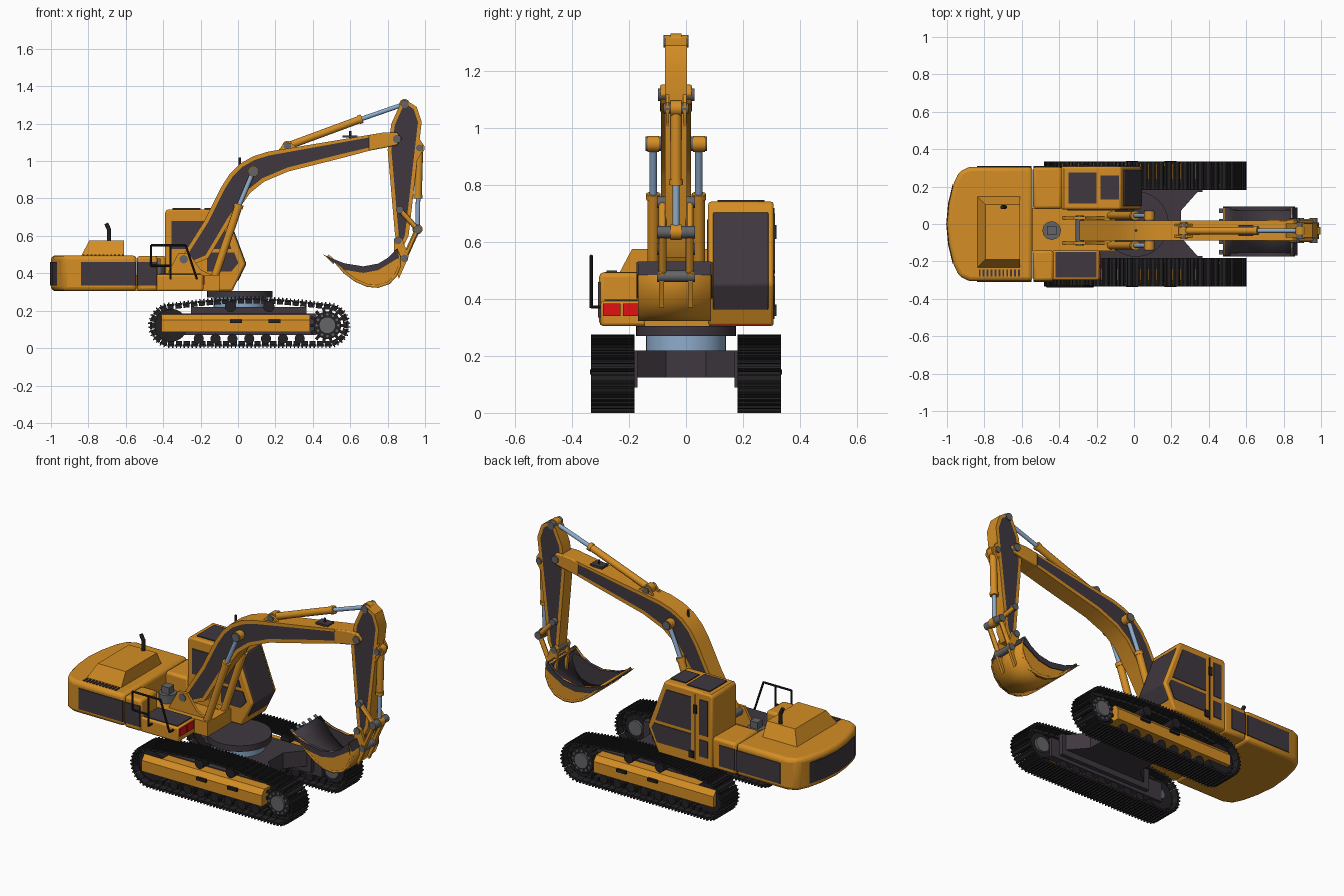
import bpy, bmesh, math
from mathutils import Vector, Matrix

if "Cube" in bpy.data.objects:
    bpy.data.objects.remove(bpy.data.objects["Cube"])


def material(name, *rgb):
    m = bpy.data.materials.new(name)
    m.use_nodes = True
    m.diffuse_color = (*rgb, 1)
    m.node_tree.nodes["Principled BSDF"].inputs["Base Color"].default_value = (*rgb, 1)
    return m


ORANGE = material("orange paint", .66, .27, .018)
DARK = material("dark panel", .05, .04, .05)
BLACK = material("black track", .017, .015, .017)
GREY = material("grey steel", .13, .13, .14)
BLUE = material("blue steel", .27, .41, .6)
RED = material("red lamp", .75, .006, .006)
made = []


class Part:
    """Collects simple solids into one mesh object."""

    def __init__(self, name, *mats):
        self.name, self.mats, self.bm = name, mats, bmesh.new()

    def block(self, mid, size, turn=0):
        m = Matrix.Translation(mid) @ Matrix.Rotation(turn, 4, 'Y') @ Matrix.Diagonal((*size, 1))
        bmesh.ops.create_cube(self.bm, size=1, matrix=m)
        return self

    def box(self, x, y, z):
        spans = (x, y, z)
        return self.block([sum(s) / 2 for s in spans], [abs(s[1] - s[0]) for s in spans])

    def rod(self, a, b, r, sides=20):
        a, b = Vector(a), Vector(b)
        m = Matrix.Translation((a + b) / 2) @ (b - a).to_track_quat('Z', 'Y').to_matrix().to_4x4()
        bmesh.ops.create_cone(self.bm, cap_ends=True, segments=sides, radius1=r, radius2=r,
                              depth=(b - a).length, matrix=m)
        return self

    def pin(self, x, z, r, y0, y1, sides=20):
        return self.rod((x, y0, z), (x, y1, z), r, sides)

    def prism(self, pts, lo, hi, axis='y', inset=0):
        put = (lambda p, h: (p[0], h, p[1])) if axis == 'y' else (lambda p, h: (*p, h))
        a, b = ([self.bm.verts.new(put(p, h)) for p in pts] for h in (lo, hi))
        caps = [self.bm.faces.new(a), self.bm.faces.new(b[::-1])]
        for i in range(len(pts)):
            self.bm.faces.new((a[i - 1], a[i], b[i], b[i - 1]))
        if inset:  # dark panel framed by a painted border
            bmesh.ops.recalc_face_normals(self.bm, faces=self.bm.faces)
            bmesh.ops.inset_individual(self.bm, faces=caps, thickness=inset)
            for f in caps:
                f.material_index = 1
        return self

    def done(self, bevel=0, segments=2):
        bmesh.ops.recalc_face_normals(self.bm, faces=self.bm.faces)
        me = bpy.data.meshes.new(self.name)
        self.bm.to_mesh(me)
        self.bm.free()
        for m in self.mats:
            me.materials.append(m)
        ob = bpy.data.objects.new(self.name, me)
        bpy.context.collection.objects.link(ob)
        made.append(ob)
        if bevel:
            mod = ob.modifiers.new("rounded edges", 'BEVEL')
            mod.width, mod.segments, mod.limit_method = bevel, segments, 'ANGLE'
            mod.angle_limit = math.radians(40)
        return ob


# Track path: flat bottom, two round ends, arched top
R, CZ, XL, XR = .108, .122, -.358, .478
path = []
for i in range(60):
    path.append((XL + (XR - XL) * i / 60, CZ - R))
for i in range(60):
    a = -math.pi / 2 + math.pi * i / 60
    path.append((XR + R * math.cos(a), CZ + R * math.sin(a)))
for i in range(60):
    path.append((XR + (XL - XR) * i / 60, CZ + R + .032 * math.sin(math.pi * i / 60)))
for i in range(60):
    a = math.pi / 2 + math.pi * i / 60
    path.append((XL + R * math.cos(a), CZ + R * math.sin(a)))
path = [Vector(p) for p in path]


def along_path(count):
    total = sum((p - path[i - 1]).length for i, p in enumerate(path))
    run, k = 0, 0
    for i, p in enumerate(path):
        q = path[(i + 1) % len(path)]
        step = (q - p).length
        while k < count and k * total / count <= run + step:
            d = (q - p).normalized()
            yield p + d * (k * total / count - run), d, total / count
            k += 1
        run += step


for s, side in ((-1, "right"), (1, "left")):
    shoes = Part(side + "_track", BLACK)
    for p, d, pitch in along_path(56):
        turn, out = -math.atan2(d.y, d.x), Vector((d.y, -d.x))
        at = lambda off, y, fwd=0: (p.x + out.x * off + d.x * fwd, y * s, p.y + out.y * off + d.y * fwd)
        shoes.block(at(0, .257), (pitch * .94, .153, .011), turn)
        for f in (-.3, .2):
            shoes.block(at(.009, .257, f * pitch), (.007, .153, .01), turn)
        shoes.block(at(-.014, .257), (pitch * .8, .06, .018), turn)
    shoes.done()
    # Wheels and rollers
    wheels = Part(side + "_wheels", BLACK)
    wheels.pin(XL, CZ, .088, s * .21, s * .3, 32).pin(XR, CZ, .074, s * .215, s * .3, 32)
    for i in range(14):
        a = math.tau * i / 14
        wheels.block((XR + .082 * math.cos(a), s * .257, CZ + .082 * math.sin(a)), (.03, .06, .016), -a)
    for i in range(7):
        x = -.21 + .09 * i
        wheels.pin(x, .05, .027, s * .2, s * .31)
    for x in (-.04, .165):
        wheels.pin(x, .222, .03, s * .21, s * .31)
    wheels.done()
    hubs = Part(side + "_wheel_hubs", GREY)
    hubs.pin(XR, CZ, .045, s * .2, s * .312).pin(XL, CZ, .03, s * .2, s * .31)
    for i in range(12):
        a = math.tau * i / 12
        hubs.pin(XR + .058 * math.cos(a), CZ + .058 * math.sin(a), .007, s * .29, s * .305, 8)
    hubs.done()
    # Track frame, painted outside and dark inside
    Part(side + "_track_frame", ORANGE).prism(
        [(s * .24, .085), (s * .325, .085), (s * .325, .15), (s * .3, .18), (s * .24, .18)], 0, 1).done()
    frame = made[-1].data
    for v in frame.vertices:  # turn the cross-section to run lengthwise
        v.co = (-.41 + .795 * v.co.y, v.co.x, v.co.z)
    frame.flip_normals()
    Part(side + "_inner_frame", DARK).box((-.36, .42), (s * .195, s * .24), (.07, .185)).done()
    steps = Part(side + "_track_steps", BLACK)
    for x in (-.01, .195):
        steps.box((x - .032, x + .032), (s * .32, s * .338), (.135, .152))
    steps.done()

# Centre frame and slewing ring
under = Part("centre_frame", DARK)
under.prism([(-.25, .2), (-.12, .09), (-.12, -.09), (-.25, -.2), (.365, -.2), (.25, -.07), (.25, .07), (.365, .2)],
            .125, .22, 'z')
for s in (-1, 1):
    under.box((-.25, .365), (s * .17, s * .2), (.09, .22))
under.done()
Part("slewing_ring", BLUE).rod((.01, 0, .21), (.01, 0, .275), .14, 48).done()
Part("turntable", DARK).rod((.01, 0, .27), (.01, 0, .306), .175, 48).done()

# Rear body with curved counterweight
half = [(-.88, .305), (-.935, .28), (-.965, .215), (-.99, .11)]
rear = half + [(-1, 0)] + [(x, -y) for x, y in half[::-1]]
Part("counterweight", ORANGE).prism([(-.542, .305)] + rear + [(-.542, -.305)], .305, .495, 'z').done(.022, 3)
body = Part("engine_housing", ORANGE)
body.box((-.54, -.43), (-.305, -.14), (.305, .493)).box((-.54, -.385), (.08, .305), (.305, .493)).done(.015)
Part("body_floor", ORANGE).box((-.56, -.1), (-.145, .085), (.305, .39)).done()
Part("rear_panel", DARK).prism([(x - .004, y) for x, y in rear[2:-2]], .335, .46, 'z').done()
panels = Part("side_panels", DARK)
for s in (-1, 1):
    for x in ((-.84, -.548), (-.536, -.435)):
        panels.box(x, (s * .3, s * .309), (.335, .46))
panels.done()
slats = Part("hood_slats", DARK)
for i in range(11):
    x = -.83 + .021 * i
    slats.box((x, x + .01), (-.28, -.242), (.49, .5))
slats.done()
hood = Part("engine_hood", ORANGE).box((-.84, -.61), (-.235, .15), (.49, .575)).done()
for v in hood.data.vertices:  # taper the upper edge
    if v.co.z > .5:
        v.co.x = max(v.co.x, -.795)
        v.co.y = min(max(v.co.y, -.19), .105)
Part("exhaust_pipe", BLACK).rod((-.69, .09, .57), (-.69, .09, .64), .011).rod(
    (-.69, .09, .635), (-.705, .09, .667), .011).done()
Part("swivel_cap", GREY).rod((-.44, -.035, .38), (-.44, -.035, .44), .05, 12).box(
    (-.465, -.415), (-.06, -.01), (.44, .48)).done()

# Right deck with lamps and handrail
Part("right_deck", ORANGE).box((-.44, -.185), (-.3, -.14), (.305, .393)).done(.01)
Part("deck_cover", DARK).box((-.42, -.2), (-.287, -.15), (.39, .398)).done()
lamps = Part("red_lamps", RED)
for y in (-.292, -.222):
    lamps.box((-.19, -.179), (y, y + .062), (.34, .385))
lamps.prism([(-.028, .31), (-.016, .335), (-.05, .335), (-.05, .31)], .09, .295).done()
rail = Part("handrail", BLACK)
Y = -.333
line = [(-.36, .44), (-.465, .44), (-.465, .55), (-.28, .55), (-.22, .37)]
for a, b in list(zip(line, line[1:])) + [((-.36, .55), (-.36, .37))]:
    rail.rod((a[0], Y, a[1]), (b[0], Y, b[1]), .006, 10)
for x in (-.36, -.22):
    rail.rod((x, Y, .372), (x, -.295, .372), .006, 10)
rail.done()

# Cab
Part("cab", ORANGE).prism([(-.39, .305), (-.39, .73), (-.375, .742), (-.07, .742), (.04, .45), (-.03, .305)],
                          .078, .308).done(.01)
Part("windscreen", DARK).prism([(-.05, .705), (.045, .45), (.002, .36), (-.08, .4), (-.12, .7)], .095, .29).done(.006)
glass = Part("cab_windows", DARK)
glass.prism([(-.355, .53), (-.355, .68), (-.085, .68), (-.035, .53)], .073, .09)
glass.prism([(-.165, .41), (-.165, .51), (-.02, .51), (.002, .455), (-.035, .41)], .073, .09)
glass.prism([(-.25, .5), (-.25, .7), (-.085, .7), (-.015, .5)], .3, .312)
glass.prism([(-.25, .37), (-.25, .48), (-.005, .48), (.01, .45), (-.025, .37)], .3, .312)
glass.box((-.36, -.305), (.3, .312), (.49, .7)).box((-.36, -.305), (.3, .312), (.36, .46))
glass.box((-.35, -.2), (.11, .275), (.735, .748)).box((-.18, -.08), (.13, .26), (.735, .748)).done()
trim = Part("door_trim", BLACK).box((-.28, -.275), (.3, .311), (.33, .72))
trim.box((-.29, -.27), (.305, .318), (.61, .66)).box((-.27, -.24), (.305, .318), (.34, .38)).done()

# Boom
C = -.035
Part("boom", ORANGE, DARK).prism(
    [(-.275, .53), (-.18, .68), (-.09, .86), (-.045, .93), (.01, .985), (.08, 1.025), (.16, 1.05), (.72, 1.143),
     (.72, 1.06), (.57, 1.02), (.27, .945), (.14, .89), (.065, .83), (-.04, .68), (-.16, .48), (-.27, .435),
     (-.31, .46)], C - .053, C + .053, inset=.021).done()
Part("boom_head", ORANGE).prism([(.7, 1.14), (.78, 1.153), (.85, 1.153), (.878, 1.12), (.85, 1.085), (.78, 1.07),
                                 (.7, 1.055)], C - .056, C + .056).done(.006)
mount = Part("boom_mount", ORANGE)
for s in (-1, 1):
    mount.prism([(-.42, .32), (-.32, .505), (-.26, .505), (-.2, .42), (-.1, .37), (-.1, .31)], C + s * .058, C + s * .075)
mount.done()
extras = Part("boom_fittings", DARK).box((.56, .64), (C - .03, C + .03), (1.125, 1.137))
extras.rod((.6, C, 1.1), (.6, C, 1.16), .006, 8).rod((.01, C, .97), (.01, C, 1.02), .007, 8).done()

# Dipper arm
Part("dipper_arm", ORANGE, DARK).prism(
    [(.865, 1.3), (.9, 1.325), (.955, 1.29), (.982, 1.21), (.965, 1.06), (.912, .6), (.885, .545), (.85, .545),
     (.838, .62), (.8, 1.06), (.82, 1.2)], C - .038, C + .038, inset=.02).done()


# Hydraulic rams
def ram(name, base, mid, tip, y, r):
    a, m, b = ((p[0], y, p[1]) for p in (base, mid, tip))
    Part(name + "_barrel", ORANGE).rod(a, m, r).pin(*base, r * 1.4, y - r, y + r).done()
    Part(name + "_rod", BLUE).rod(m, b, r * .6).done()
    ring = Vector(m) + (Vector(m) - Vector(a)).normalized() * .02
    Part(name + "_collar", ORANGE).rod(m, ring, r * 1.2).pin(*tip, r * 1.35, y - r, y + r).done()


for s, side in ((-1, "right"), (1, "left")):
    ram(side + "_boom_ram", (-.14, .335), (.0, .75), (.082, .945), C + s * .08, .021)
ram("arm_ram", (.265, 1.08), (.645, 1.22), (.89, 1.305), C, .02)
ram("bucket_ram", (.97, 1.07), (.963, .82), (.96, .635), C, .02)
lugs = Part("ram_lugs", ORANGE)
links = Part("bucket_links", ORANGE)
for s in (-1, 1):
    y0, y1 = C + s * .024, C + s * .036
    lugs.prism([(.21, 1.05), (.25, 1.1), (.285, 1.095), (.32, 1.07)], y0, y1)
    lugs.prism([(.95, 1.15), (.99, 1.09), (.985, 1.05), (.955, 1.0)], y0, y1)
    for a, b in (((.865, .74), (.96, .635)), ((.96, .635), (.89, .48))):
        y = C + s * .048
        links.rod((a[0], y, a[1]), (b[0], y, b[1]), .014, 12)
lugs.done()
links.done()
pins = Part("pivot_pins", GREY)
for x, z, r, w in ((-.29, .475, .022, .08), (-.14, .335, .02, .105), (.082, .945, .025, .108), (.265, 1.08, .02, .042),
                   (.85, 1.118, .022, .064), (.89, 1.305, .022, .044), (.97, 1.07, .018, .044), (.865, .74, .02, .066),
                   (.96, .635, .022, .066), (.855, .575, .02, .066), (.89, .48, .02, .066)):
    pins.pin(x, z, r, C - w, C + w)
pins.done()

# Bucket: bent shell, side plates, dark rim, teeth and lugs
back = [(.475, .49), (.52, .452), (.565, .4), (.625, .355), (.69, .327), (.75, .322), (.81, .342), (.85, .385),
        (.872, .44), (.87, .49), (.85, .53)]
rim = [(.805, .485), (.75, .452), (.67, .437), (.57, .453)]
B, W = -.04, .128
shell = Part("bucket_shell", ORANGE, DARK)
rows = [[shell.bm.verts.new((x, y, z)) for x, z in back] for y in (B - W, B + W)]
for i in range(len(back) - 1):
    shell.bm.faces.new((rows[0][i], rows[0][i + 1], rows[1][i + 1], rows[1][i]))
ob = shell.done()
if sum(p.normal.z for p in ob.data.polygons) > 0:
    ob.data.flip_normals()
solid = ob.modifiers.new("thickness", 'SOLIDIFY')
solid.thickness, solid.offset, solid.material_offset = .014, -1, 1
cheeks, lining, edge = Part("bucket_sides", ORANGE), Part("bucket_lining", DARK), Part("bucket_rim", DARK)
low = [(x, z - .035) for x, z in rim]
for s in (-1, 1):
    cheeks.prism(back + rim, B + s * (W - .01), B + s * W)
    lining.prism(back[1:-1] + rim, B + s * (W - .015), B + s * (W - .009))
    edge.prism([back[0]] + low[::-1] + [(.862, .485), back[-1]] + rim, B + s * (W - .013), B + s * (W + .005))
edge.prism([(.873, .485), (.853, .532), (.845, .528), (.86, .485)], B - W, B + W).done()
cheeks.done()
lining.done()
teeth = Part("bucket_teeth", GREY)
for i in range(5):
    y = B + (i - 2) * .056
    teeth.prism([(.455, .502), (.52, .468), (.51, .45)], y - .012, y + .012)
teeth.done()
ears = Part("bucket_ears", ORANGE)
for s in (-1, 1):
    ears.prism([(.835, .52), (.835, .585), (.855, .6), (.878, .585), (.912, .49), (.9, .46), (.86, .37), (.85, .4)],
               C + s * .042, C + s * .06)
ears.done()

# Smooth rounded surfaces, keep edges sharp
for o in bpy.context.selected_objects:
    o.select_set(False)
for o in made:
    o.select_set(True)
bpy.context.view_layer.objects.active = made[0]
bpy.ops.object.shade_smooth_by_angle(angle=math.radians(30))
